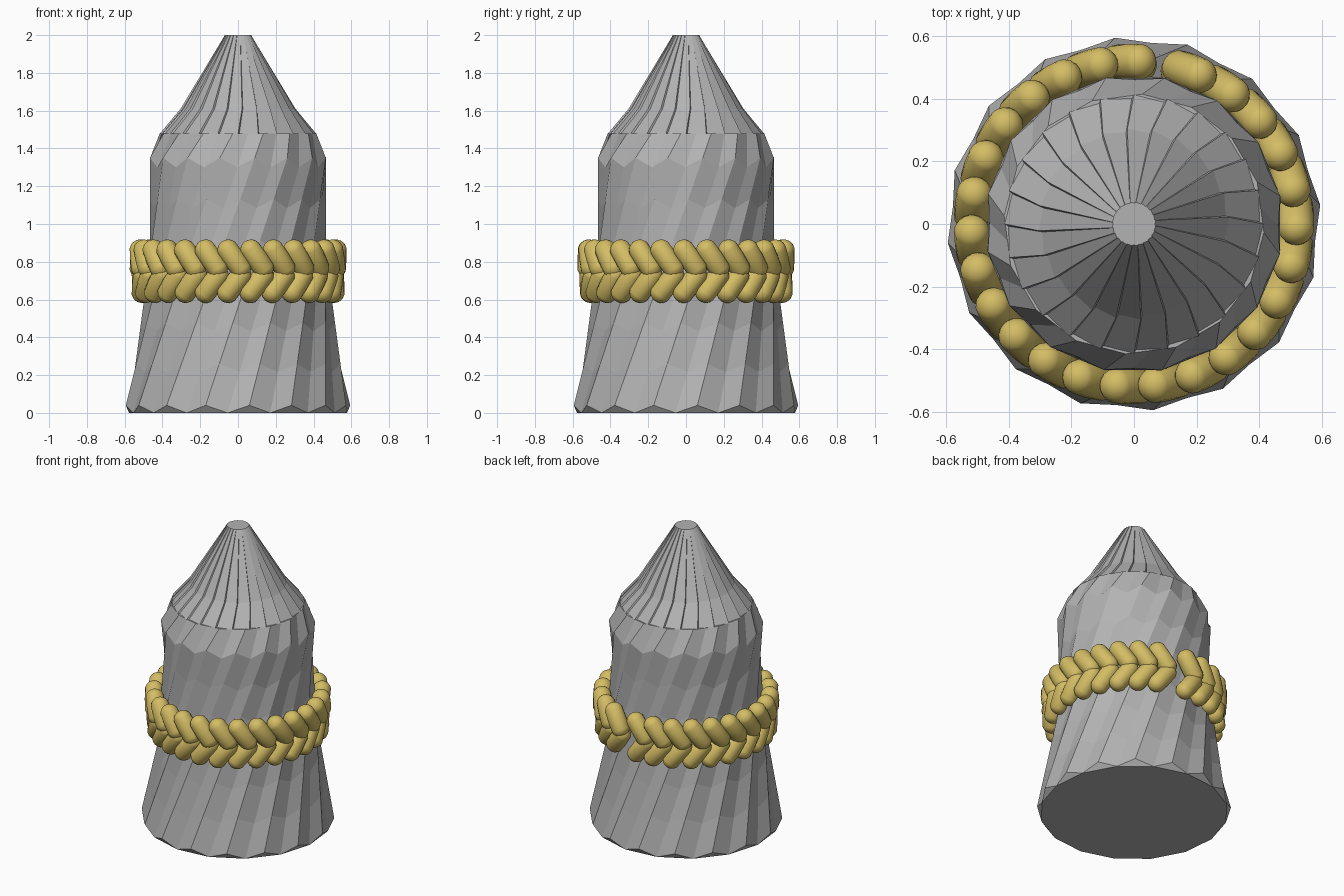
import bpy, bmesh, math
from mathutils import Vector, Matrix

if "Cube" in bpy.data.objects:
    bpy.data.objects.remove(bpy.data.objects["Cube"], do_unlink=True)


def material(name, rgb):
    m = bpy.data.materials.new(name)
    m.use_nodes = True
    m.diffuse_color = (*rgb, 1)
    m.node_tree.nodes["Principled BSDF"].inputs["Base Color"].default_value = (*rgb, 1)
    return m


def finish(bm, name, mat, smooth=False):
    bmesh.ops.recalc_face_normals(bm, faces=bm.faces)
    mesh = bpy.data.meshes.new(name)
    bm.to_mesh(mesh)
    bm.free()
    mesh.materials.append(mat)
    for p in mesh.polygons:
        p.use_smooth = smooth
    ob = bpy.data.objects.new(name, mesh)
    bpy.context.collection.objects.link(ob)
    return ob


def polar(r, deg, z):
    a = math.radians(deg)
    return Vector((r * math.cos(a), r * math.sin(a), z))


def bridge(bm, low, up):
    n = len(low)
    for i in range(n):
        j = (i + 1) % n
        bm.faces.new((low[i], low[j], up[j], up[i]))


grey = material("stone grey", (0.45, 0.45, 0.45))
gold = material("rope gold", (0.66, 0.51, 0.13))

SIDES, START, TWIST = 16, 5.8, 50
N = SIDES * 2


# Zigzag ring: alternate corners are higher and further out
def zigzag(r_out, z_out, r_in, z_in, turn):
    return [polar(r_in if i % 2 else r_out, START + turn + i * 360 / N,
                  z_in if i % 2 else z_out) for i in range(N)]


# Twisted body: straight strips between two zigzag rings, then the shoulder
bm = bmesh.new()
foot = zigzag(0.597, 0.04, 0.58, 0, 0)
neck = zigzag(0.475, 1.35, 0.46, 1.3, TWIST)
shoulder = zigzag(0.415, 1.48, 0.407, 1.48, TWIST + 8)
STEPS = 6
levels = [[a.lerp(b, s / STEPS) for a, b in zip(foot, neck)] for s in range(STEPS + 1)]
levels.append(shoulder)
rings = [[bm.verts.new(p) for p in level] for level in levels]
for low, up in zip(rings, rings[1:]):
    bridge(bm, low, up)
bm.faces.new(rings[-1])
# Underside: flat centre with small triangles up to the raised corners
bm.faces.new(rings[0][1::2])
for i in range(0, N, 2):
    bm.faces.new((rings[0][i - 1], rings[0][i], rings[0][i + 1]))
finish(bm, "twisted_body", grey)

# Pointed roof: overlapping blades, each ending in a small radial step
bm = bmesh.new()
BLADES = 24
rings = []
for r, z, turn, step in ((0.413, 1.479, 0, 0.012), (0.305, 1.61, 4, 0.012), (0.07, 2.0, 10, 0.003)):
    ring = []
    for i in range(BLADES):
        a = i * 360 / BLADES + turn
        ring.append(bm.verts.new(polar(r, a, z)))
        ring.append(bm.verts.new(polar(r - step, a + 1, z)))
    rings.append(ring)
for low, up in zip(rings, rings[1:]):
    bridge(bm, low, up)
bm.faces.new(rings[0])
bm.faces.new(rings[-1])
finish(bm, "pointed_roof", grey)


# Braided belt: two rows of slanted capsules with an opening at the back
def braid_row(name, radius, z, slant, thick):
    bm = bmesh.new()
    count = 26
    for i in range(count):
        a = math.radians(70 - i * 338 / (count - 1))
        bead = bmesh.ops.create_uvsphere(bm, u_segments=16, v_segments=12, radius=thick)["verts"]
        for v in bead:
            if abs(v.co.z) > 0.001:
                v.co.z += math.copysign(0.055, v.co.z)
        place = (Matrix.Rotation(a, 4, "Z") @ Matrix.Translation((radius, 0, z))
                 @ Matrix.Rotation(math.radians(slant), 4, "X"))
        bmesh.ops.transform(bm, matrix=place, verts=bead)
    return finish(bm, name, gold, smooth=True)


braid_row("upper_braid", 0.517, 0.815, 35, 0.058)
braid_row("lower_braid", 0.507, 0.682, -38, 0.057)
